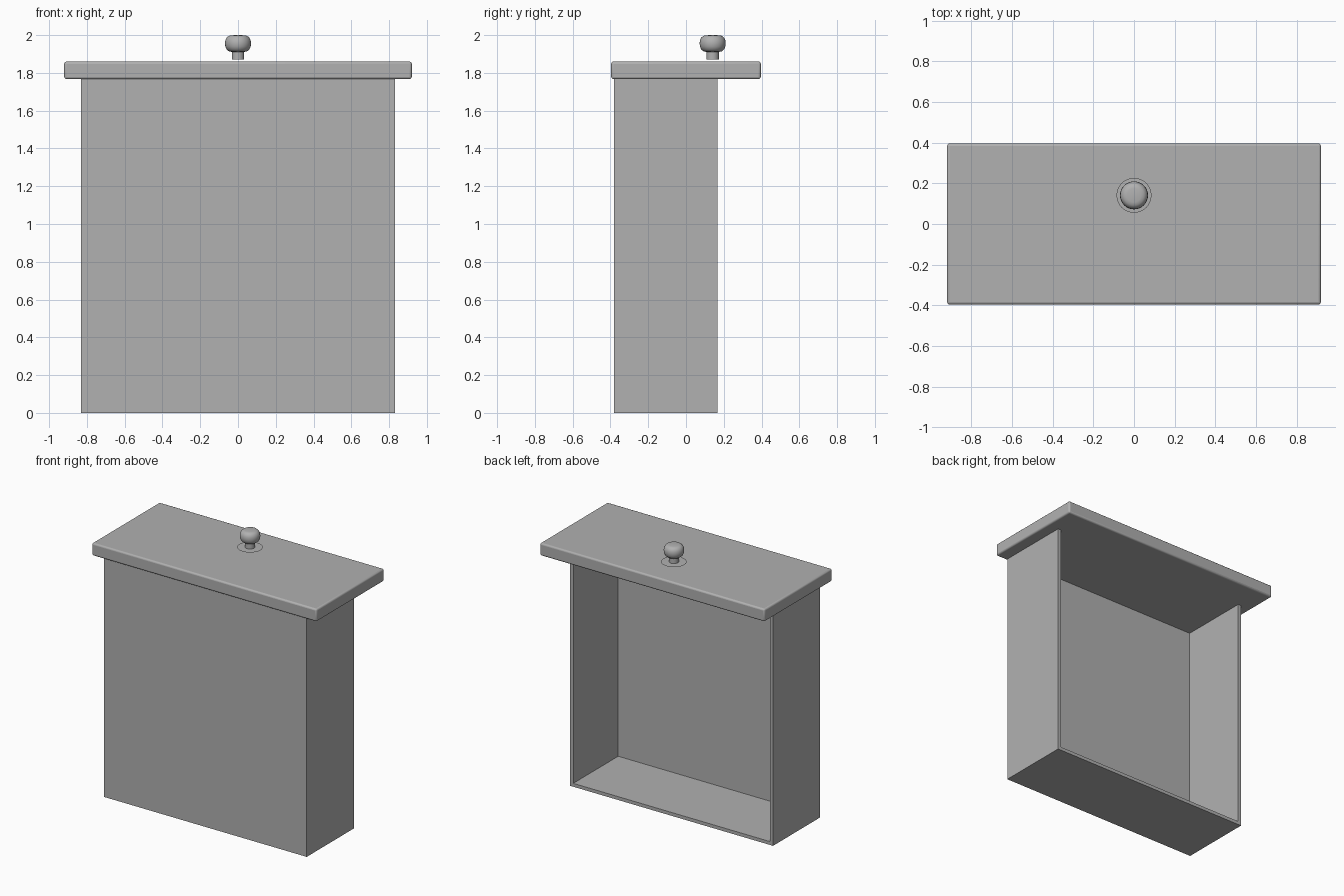
import bpy, bmesh, math

if "Cube" in bpy.data.objects:
    bpy.data.objects.remove(bpy.data.objects["Cube"])

grey = bpy.data.materials.new("dark_grey")
grey.diffuse_color = (0.44, 0.44, 0.44, 1)
grey.use_nodes = True
grey.node_tree.nodes["Principled BSDF"].inputs["Base Color"].default_value = grey.diffuse_color

def add_object(name, bm):
    me = bpy.data.meshes.new(name)
    bm.to_mesh(me)
    bm.free()
    me.materials.append(grey)
    ob = bpy.data.objects.new(name, me)
    bpy.context.collection.objects.link(ob)
    return ob

def smooth(ob):
    bpy.ops.object.select_all(action='DESELECT')
    ob.select_set(True)
    bpy.context.view_layer.objects.active = ob
    bpy.ops.object.shade_smooth_by_angle(angle=math.radians(35))

def box(name, x, y, z, bevel=0.0):
    """Axis-aligned box from (min, max) pairs, optionally with rounded edges."""
    bm = bmesh.new()
    bmesh.ops.create_cube(bm, size=1)
    for v in bm.verts:
        for i, (lo, hi) in enumerate((x, y, z)):
            v.co[i] = lo if v.co[i] < 0 else hi
    ob = add_object(name, bm)
    if bevel:
        m = ob.modifiers.new("round_edges", 'BEVEL')
        m.width, m.segments = bevel, 3
        smooth(ob)
    return ob

def lathe(name, profile, centre, steps=32):
    """Revolve (radius, z) points around a vertical axis."""
    bm = bmesh.new()
    vs = [bm.verts.new((r, 0, z)) for r, z in profile]
    es = [bm.edges.new(p) for p in zip(vs, vs[1:])]
    bmesh.ops.spin(bm, geom=vs + es, cent=(0, 0, 0), axis=(0, 0, 1),
                   angle=2 * math.pi, steps=steps)
    bmesh.ops.remove_doubles(bm, verts=bm.verts, dist=1e-5)
    bmesh.ops.recalc_face_normals(bm, faces=bm.faces)
    # the flat flange is open underneath, so make sure its top faces up
    if max(bm.faces, key=lambda f: f.calc_center_median().z).normal.z < 0:
        bmesh.ops.reverse_faces(bm, faces=bm.faces)
    ob = add_object(name, bm)
    ob.location = centre
    smooth(ob)
    return ob

W, Y0, Y1, H, T = 0.83, -0.382, 0.168, 1.77, 0.025

# Drawer box standing on end, open towards the back
box("drawer_bottom", (-W, W), (Y0, Y0 + T), (0, H))
box("drawer_end", (-W + T, W - T), (Y0 + T, Y1), (0, T))
for side, s in (("left", -1), ("right", 1)):
    box("drawer_side_" + side, sorted((s * (W - T), s * W)), (Y0 + T, Y1), (0, H))

# Rounded drawer face
box("drawer_face", (-0.92, 0.92), (-0.396, 0.396), (H - 0.003, 1.86), bevel=0.012)

# Knob: thin flange, stem and rounded head
lathe("knob", [(0.086, 1.87), (0.033, 1.871), (0.033, 1.911), (0.048, 1.914),
               (0.060, 1.924), (0.067, 1.939), (0.069, 1.956), (0.067, 1.973),
               (0.060, 1.987), (0.049, 1.996), (0.034, 1.999), (0, 2.0)],
      (0, 0.141, 0))
